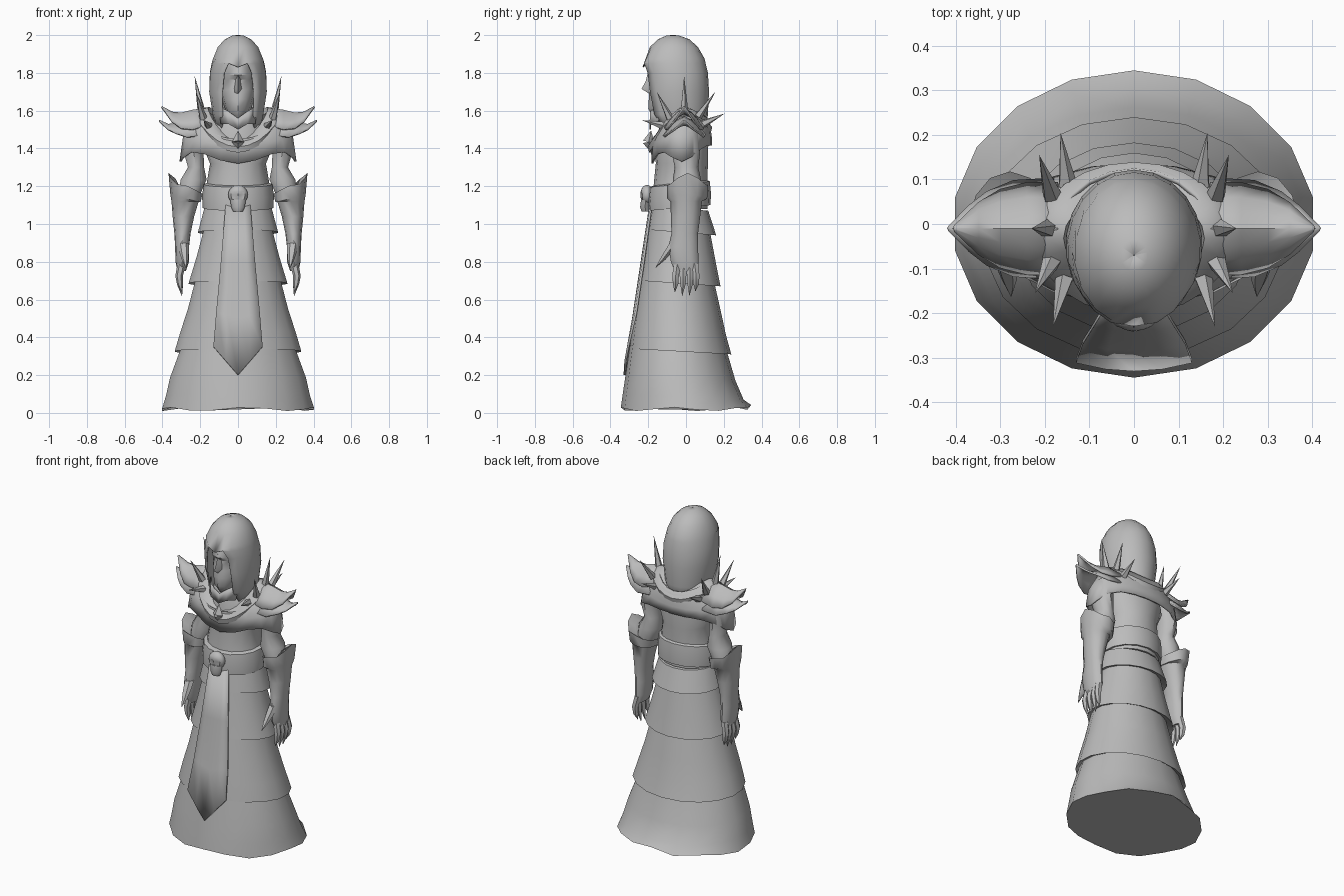
import bpy, bmesh, math
from mathutils import Vector
from math import sin, cos, pi, asin

if "Cube" in bpy.data.objects:
    bpy.data.objects.remove(bpy.data.objects["Cube"])

cloth = bpy.data.materials.new("plain_grey")
cloth.diffuse_color = (0.5, 0.5, 0.5, 1)
cloth.use_nodes = True
cloth.node_tree.nodes["Principled BSDF"].inputs["Base Color"].default_value = cloth.diffuse_color


def finish(name, bm, mirror=False, thick=0, angle=45):
    bmesh.ops.remove_doubles(bm, verts=bm.verts, dist=0.0005)
    bmesh.ops.recalc_face_normals(bm, faces=bm.faces)
    me = bpy.data.meshes.new(name)
    bm.to_mesh(me)
    bm.free()
    me.materials.append(cloth)
    ob = bpy.data.objects.new(name, me)
    bpy.context.collection.objects.link(ob)
    bpy.ops.object.select_all(action='DESELECT')
    ob.select_set(True)
    bpy.context.view_layer.objects.active = ob
    bpy.ops.object.shade_smooth_by_angle(angle=math.radians(angle))
    if thick:
        m = ob.modifiers.new("thickness", 'SOLIDIFY')
        m.thickness, m.offset = thick, 0
    if mirror:
        ob.modifiers.new("mirror", 'MIRROR')
    return ob


def add_loft(bm, rings, closed=True, caps=True, loop=False):
    vs = [[bm.verts.new(p) for p in r] for r in rings]
    n = len(rings[0])
    pairs = list(zip(vs, vs[1:])) + ([(vs[-1], vs[0])] if loop else [])
    for a, b in pairs:
        for i in range(n if closed else n - 1):
            j = (i + 1) % n
            bm.faces.new((a[i], a[j], b[j], b[i]))
    if closed and caps and not loop:
        bm.faces.new(vs[0])
        bm.faces.new(vs[-1])


def loft(name, rings, closed=True, caps=True, loop=False, **kw):
    bm = bmesh.new()
    add_loft(bm, rings, closed, caps, loop)
    return finish(name, bm, **kw)


def ring(z, rx, yf, yb, n=16, cx=0, dz=lambda a: 0):
    """Ellipse, angle 0 facing the front; yf / yb are its front and back."""
    cy, ry = (yf + yb) / 2, (yb - yf) / 2
    return [(cx + rx * sin(a), cy - ry * cos(a), z + dz(a))
            for a in (2 * pi * i / n for i in range(n))]


def add_spike(bm, base, tip, r, n=5):
    base, tip = Vector(base), Vector(tip)
    q = (tip - base).to_track_quat('Z', 'Y')
    low = [bm.verts.new(base + q @ Vector((r * cos(2 * pi * i / n), r * sin(2 * pi * i / n), 0)))
           for i in range(n)]
    top = bm.verts.new(tip)
    for i in range(n):
        bm.faces.new((low[i], low[(i + 1) % n], top))
    bm.faces.new(low)


# Tiered robe: lips step inward at the sides and back, hem is ragged
sag = lambda a: -0.03 * (1 - cos(a)) / 2
hem = lambda a: 0.01 * sin(a * 5 + 1) + (0.03 if abs(a - pi) < 0.1 else 0)
robe = [(0.02, .408, -.345, .345, hem), (0.1, .388, -.335, .305, sag), (0.2, .365, -.32, .262, sag),
        (0.36, .305, -.298, .215, sag), (0.34, .34, -.299, .24, sag), (0.44, .31, -.286, .212, sag),
        (0.56, .27, -.268, .186, sag), (0.72, .228, -.243, .15, sag), (0.70, .265, -.245, .183, sag),
        (0.84, .222, -.223, .155, sag), (0.985, .183, -.202, .128, sag), (0.97, .215, -.204, .16, sag),
        (1.1, .18, -.182, .118, sag)]
loft("robe_skirt", [ring(z, rx, yf, yb, 18, dz=d) for z, rx, yf, yb, d in robe], angle=40)


# Long front panel with a pointed end
def panel_row(z, w, edge_z):
    yf = -.345 + (z - .02) * .151
    return [(x, yf - .007 + 1.1 * x * x, e) for x, e in ((-w, edge_z), (-w / 2, (z + edge_z) / 2),
                                                        (0, z), (w / 2, (z + edge_z) / 2), (w, edge_z))]


loft("front_panel", [panel_row(*r) for r in ((1.1, .065, 1.1), (.8, .09, .8), (.5, .115, .53), (.2, .13, .35))],
     closed=False, thick=.012)

# Torso
loft("torso", [ring(*r) for r in ((1.08, .17, -.18, .115), (1.22, .165, -.17, .113), (1.32, .148, -.16, .116),
                                  (1.42, .19, -.162, .118), (1.52, .15, -.14, .11), (1.62, .075, -.11, .05))])

# Belt, dipping at the front
dip = lambda a: -.015 * cos(a)
loft("belt", [ring(*r, dz=dip) for r in ((1.09, .17, -.18, .11), (1.085, .188, -.2, .13), (1.15, .19, -.203, .132),
                                         (1.21, .182, -.196, .126), (1.22, .16, -.165, .108))])

# Skull buckle: squashed ball with pushed-in eye and nose hollows, plus a jaw
bm = bmesh.new()
bmesh.ops.create_uvsphere(bm, u_segments=16, v_segments=10, radius=1)
for v in bm.verts:
    c = v.co
    for ex, ez in ((-.42, -.1), (.42, -.1), (0, -.6)):
        if c.y < 0 and math.hypot(c.x - ex, c.z - ez) < .27:
            c.y += .35
    v.co = (c.x * .052, -.207 + c.y * .035, 1.155 + c.z * .052)
add_loft(bm, [ring(z, rx, yf, -.19, 8) for z, rx, yf in ((1.065, .025, -.235), (1.09, .036, -.243), (1.13, .042, -.238))])
finish("skull_buckle", bm)


# Shoulder mantle: low points at chest and shoulders, cut higher between them
def mantle_edge(a):
    return .05 - .095 * max(0, cos(a)) ** 4 - .085 * sin(a) ** 6


loft("mantle", [ring(1.365, .305, -.178, .132, 20, dz=mantle_edge),
                ring(1.44, .285, -.18, .132, 20, dz=lambda a: .03 * sin(a) ** 2 - .02 * cos(a)),
                ring(1.465, .235, -.178, .128, 20, dz=lambda a: .09 * sin(a) ** 2 - .02 * cos(a)),
                ring(1.49, .17, -.162, .12, 20, dz=lambda a: .1 * sin(a) ** 2 - .06 * cos(a))], caps=False, thick=.01)

# Collar band: flattened loop, high at the sides and low at the front
rows = []
for i in range(24):
    a = 2 * pi * i / 24
    out = Vector((sin(a), -cos(a), 0))
    c = Vector((.188 * sin(a), -.032 - .137 * cos(a), 1.465 + .115 * sin(a) ** 2 - .052 * cos(a)))
    rows.append([c + out * p + Vector((0, 0, q)) for p, q in
                 ((.026, -.035), (.034, -.005), (.01, .026), (-.03, .034), (-.035, 0), (0, -.035))])
loft("collar_band", rows, loop=True, angle=50)

# Pendant gem
bm = bmesh.new()
for tip in (1.38, 1.495):
    add_spike(bm, (0, -.197, 1.435), (0, -.185, tip), .032, 4)
finish("pendant", bm, angle=10)

# Collar spikes
bm = bmesh.new()
for b, t, r in (((.15, .09, 1.53), (.165, .205, 1.585), .022), ((.185, .065, 1.57), (.213, .155, 1.7), .022),
                ((.19, -.01, 1.58), (.23, -.01, 1.785), .024), ((.185, -.085, 1.56), (.222, -.155, 1.7), .022),
                ((.155, -.12, 1.52), (.182, -.232, 1.55), .022)):
    add_spike(bm, b, t, r)
finish("collar_spikes", bm, mirror=True, angle=60)


# Shoulder plates: two arched layers, each tapering to a point
def arch(x, z, w, drop):
    return [(x, -.01 + w * t, z - drop * abs(t) ** 1.6) for t in (-1, -.66, -.33, 0, .33, .66, 1)]


loft("upper_shoulder_plate", [arch(*r) for r in ((.17, 1.61, .1, .09), (.24, 1.6, .1, .1), (.3, 1.585, .085, .08),
                                                 (.35, 1.59, .055, .05), (.405, 1.62, .003, .002))],
     closed=False, mirror=True, thick=.01)
loft("lower_shoulder_plate", [arch(*r) for r in ((.18, 1.57, .11, .1), (.27, 1.56, .105, .1), (.33, 1.53, .08, .05),
                                                 (.37, 1.525, .05, .025), (.418, 1.547, .003, .002))],
     closed=False, mirror=True, thick=.01)

# Upper arms
loft("upper_arm", [ring(z, rx, yf, yb, 10, cx) for z, cx, rx, yf, yb in (
    (1.5, .22, .05, -.07, .07), (1.38, .235, .055, -.075, .075), (1.3, .222, .045, -.06, .065),
    (1.235, .235, .072, -.07, .08), (1.15, .26, .06, -.06, .07))], mirror=True)

# Gauntlets: ragged flared cuff narrowing to the wrist, then the palm
cuff = lambda a: .08 * max(0, sin(a)) ** 3 - .03 * max(0, -sin(a)) + .015 * abs(cos(a)) ** 3
loft("gauntlet", [ring(z, rx, yf, yb, 12, cx, d) for z, cx, rx, yf, yb, d in (
    (1.16, .27, .06, -.06, .07, cuff), (1.19, .278, .09, -.1, .118, cuff),
    (1.135, .278, .08, -.1, .112, lambda a: .02 * sin(a)), (1.12, .28, .072, -.083, .085, lambda a: 0),
    (1.04, .289, .057, -.08, .075, lambda a: 0), (.95, .294, .043, -.077, .064, lambda a: 0),
    (.88, .296, .037, -.093, .064, lambda a: 0), (.8, .295, .036, -.08, .066, lambda a: 0),
    (.75, .298, .022, -.06, .062, lambda a: 0))], mirror=True)

# Clawed fingers and thumb
bm = bmesh.new()


def add_finger(pts):
    add_loft(bm, [[(x + r * cos(k * pi / 3), y + r * sin(k * pi / 3), z) for k in range(6)] for x, y, z, r in pts])


for y, tip in ((-.055, .64), (-.016, .62), (.022, .622), (.054, .645)):
    add_finger(((.298, y * .85, .79, .022), (.312, y, .725, .02), (.307, y, .68, .016), (.297, y - .004, tip, .001)))
add_finger(((.29, -.06, .9, .03), (.285, -.095, .85, .025), (.28, -.125, .81, .017), (.276, -.162, .768, .001)))
finish("fingers", bm, mirror=True)

# Hood: arcs leaving a face opening, closing above into a brow peak
rings = []
for z, rx, yf, yb, gap, peak in ((1.48, .11, -.14, .1, .085, 0), (1.58, .13, -.2, .112, .082, 0),
                                 (1.7, .15, -.215, .118, .082, 0), (1.8, .146, -.222, .112, .072, 0),
                                 (1.85, .136, -.23, .1, .05, 0), (1.875, .13, -.226, .094, 0, .045),
                                 (1.935, .105, -.188, .06, 0, 0), (1.975, .068, -.145, .015, 0, 0),
                                 (1.993, .03, -.105, -.035, 0, 0), (1.997, .001, -.071, -.069, 0, 0)):
    a0, cy, ry = asin(gap / rx), (yf + yb) / 2, (yb - yf) / 2
    arc = [a0 + (2 * pi - 2 * a0) * i / 18 for i in range(19)]
    rings.append([(rx * sin(a), cy - ry * cos(a), z - peak * max(0, cos(a)) ** 12) for a in arc])
loft("hood", rings, closed=False, thick=.008, angle=50)

# Face with brow, hollow eyes, nose and chin
bm = bmesh.new()
add_loft(bm, [ring(*r, 12) for r in ((1.5, .06, -.11, .04), (1.575, .045, -.18, .04), (1.61, .07, -.2, .05),
                                     (1.66, .085, -.197, .06), (1.71, .095, -.193, .06), (1.765, .095, -.182, .06),
                                     (1.79, .095, -.205, .06), (1.86, .075, -.185, .05))])
add_loft(bm, [[(-w, -.17, z), (0, y, z), (w, -.17, z)] for z, w, y in
              ((1.69, .025, -.195), (1.715, .026, -.235), (1.76, .016, -.212), (1.81, .012, -.2))])
finish("face", bm)

# Neck wrap folds below the chin
bm = bmesh.new()
for s in (-1, 1):
    add_loft(bm, [[(s * .095, -.13, 1.62), (s * .09, -.15, 1.53)], [(s * .055, -.185, 1.6), (s * .05, -.19, 1.53)],
                  [(0, -.185, 1.56), (0, -.19, 1.5)]], closed=False)
finish("neck_wrap", bm, thick=.008)
